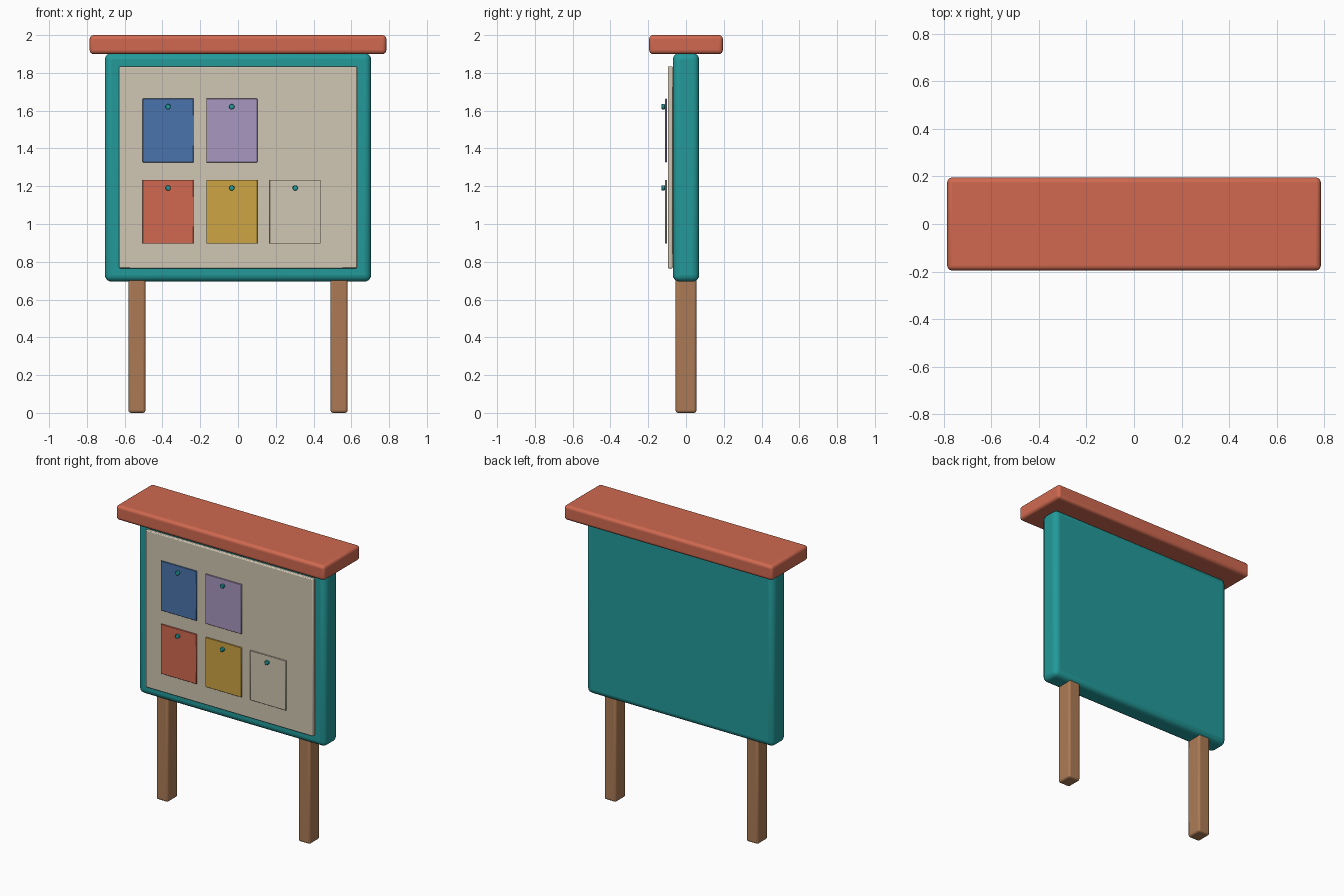
import bpy
import math

default = bpy.data.objects.get("Cube")
if default:
    bpy.data.objects.remove(default, do_unlink=True)


def make_material(name, rgb):
    """Flat material from 0-255 display values, converted to linear."""
    lin = [((c / 255 + 0.055) / 1.055) ** 2.4 for c in rgb]
    mat = bpy.data.materials.new(name)
    mat.use_nodes = True
    mat.diffuse_color = (*lin, 1)
    bsdf = mat.node_tree.nodes["Principled BSDF"]
    bsdf.inputs["Base Color"].default_value = (*lin, 1)
    bsdf.inputs["Roughness"].default_value = 0.7
    return mat


teal = make_material("teal", (35, 154, 154))
cream = make_material("cream", (208, 198, 178))
red = make_material("terracotta red", (208, 105, 80))
blue = make_material("blue", (74, 116, 172))
purple = make_material("lavender", (167, 151, 191))
yellow = make_material("mustard yellow", (205, 165, 68))
wood = make_material("brown wood", (172, 123, 85))


def finish(obj, name, mat, bevel, segments=4):
    obj.name = name
    obj.data.materials.append(mat)
    bpy.ops.object.transform_apply(location=False, rotation=True, scale=True)
    if bevel:
        mod = obj.modifiers.new("rounded_edges", 'BEVEL')
        mod.width = bevel
        mod.segments = segments
    bpy.ops.object.shade_smooth_by_angle(angle=math.radians(35))
    return obj


def box(name, centre, size, mat, bevel=0, segments=4):
    bpy.ops.mesh.primitive_cube_add(size=1, location=centre)
    obj = bpy.context.object
    obj.scale = size
    return finish(obj, name, mat, bevel, segments)


def pin(name, x, z):
    bpy.ops.mesh.primitive_cylinder_add(
        vertices=16, radius=0.014, depth=0.018, location=(x, -0.121, z),
        rotation=(math.radians(90), 0, 0))
    finish(bpy.context.object, name, teal, 0.003, 2)


# Posts, frame, roof and pin board
for side, sign in (("left", 1), ("right", -1)):
    box(side + "_post", (sign * 0.535, 0, 0.38), (0.09, 0.11, 0.76), wood, 0.014)
box("frame", (0, 0, 1.3), (1.41, 0.14, 1.21), teal, 0.035)
box("roof", (0, 0, 1.95), (1.57, 0.39, 0.1), red, 0.02)
box("pin_board", (0, -0.083, 1.3), (1.26, 0.026, 1.07), cream, 0.006, 2)

# Notices, each held by a pin
columns = (-0.37, -0.033, 0.303)
rows = {"upper": (1.495, (blue, purple)), "lower": (1.065, (red, yellow, cream))}
for row, (z, colours) in rows.items():
    for i, (x, mat) in enumerate(zip(columns, colours), 1):
        box(f"{row}_notice_{i}", (x, -0.106, z), (0.27, 0.009, 0.338), mat, 0.002, 1)
        pin(f"{row}_pin_{i}", x, z + 0.126)
